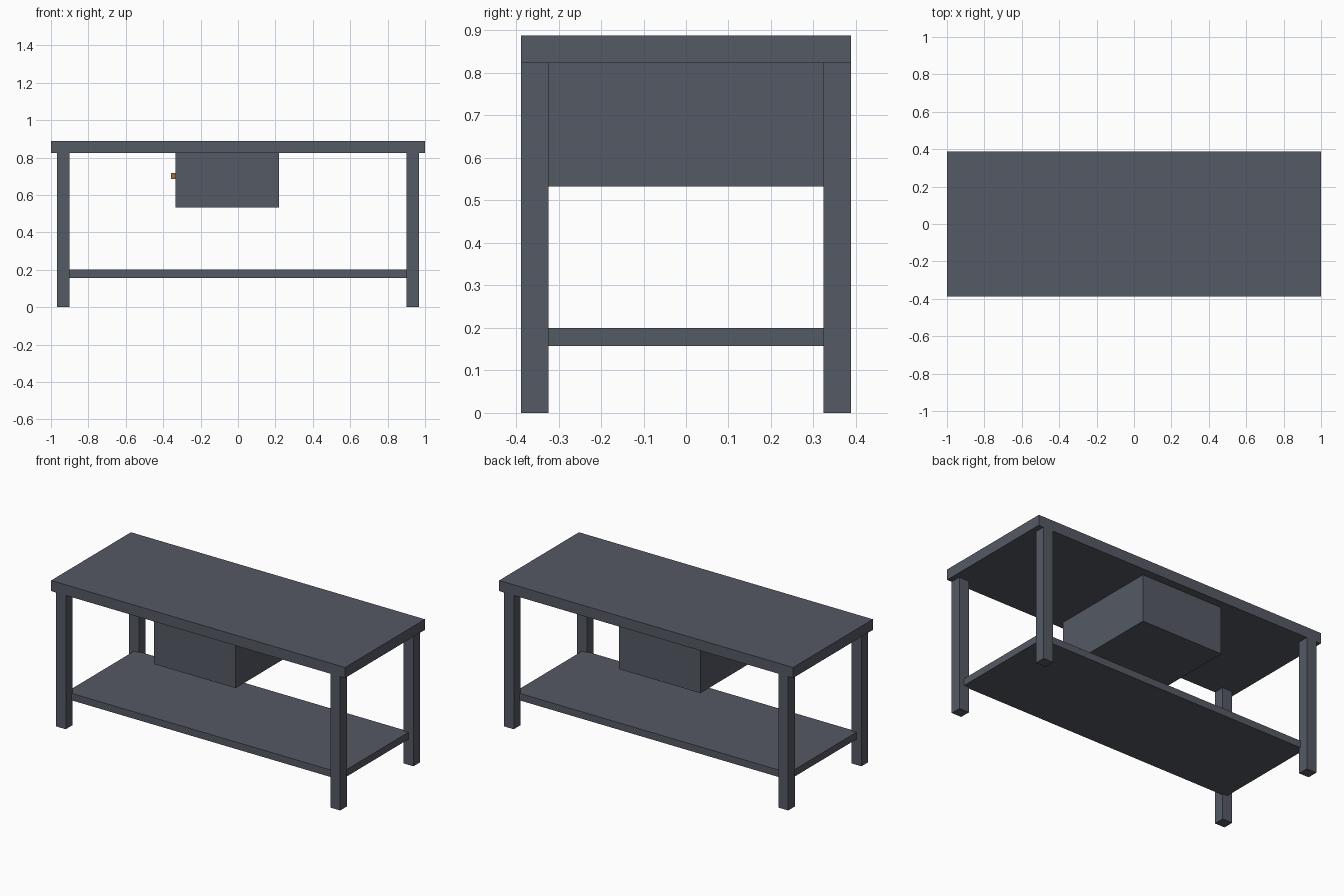
import bpy

if "Cube" in bpy.data.objects:
    bpy.data.objects.remove(bpy.data.objects["Cube"])


def material(name, color):
    mat = bpy.data.materials.new(name)
    mat.diffuse_color = color
    mat.use_nodes = True
    mat.node_tree.nodes["Principled BSDF"].inputs["Base Color"].default_value = mat.diffuse_color
    return mat


steel = material("slate_paint", (0.09, 0.10, 0.125, 1))
copper = material("brown_handle", (0.35, 0.16, 0.05, 1))


def box(name, x, y, z, mat=steel):
    """Box from (min, max) ranges along each axis."""
    ranges = (x, y, z)
    bpy.ops.mesh.primitive_cube_add(size=1, location=[(a + b) / 2 for a, b in ranges])
    obj = bpy.context.object
    obj.name = name
    obj.scale = [b - a for a, b in ranges]
    bpy.ops.object.transform_apply(location=False, rotation=False, scale=True)
    obj.data.materials.append(mat)
    return obj


# Worktop
box("table_top", (-1, 1), (-0.388, 0.388), (0.823, 0.888))

# Four square legs, flush with the long edges
for sx, side in ((-1, "left"), (1, "right")):
    for sy, end in ((-1, "front"), (1, "back")):
        x = sorted((sx * 0.90, sx * 0.967))
        y = sorted((sy * 0.323, sy * 0.388))
        box(f"{end}_{side}_leg", x, y, (0, 0.823))

# Lower shelf, let into the legs
box("lower_shelf", (-0.933, 0.933), (-0.333, 0.333), (0.157, 0.2))

# Drawer box hung under the top, with its pull on the left face
box("drawer", (-0.335, 0.22), (-0.338, 0.338), (0.533, 0.823))
box("drawer_handle", (-0.358, -0.335), (-0.08, 0.08), (0.685, 0.717), copper)
